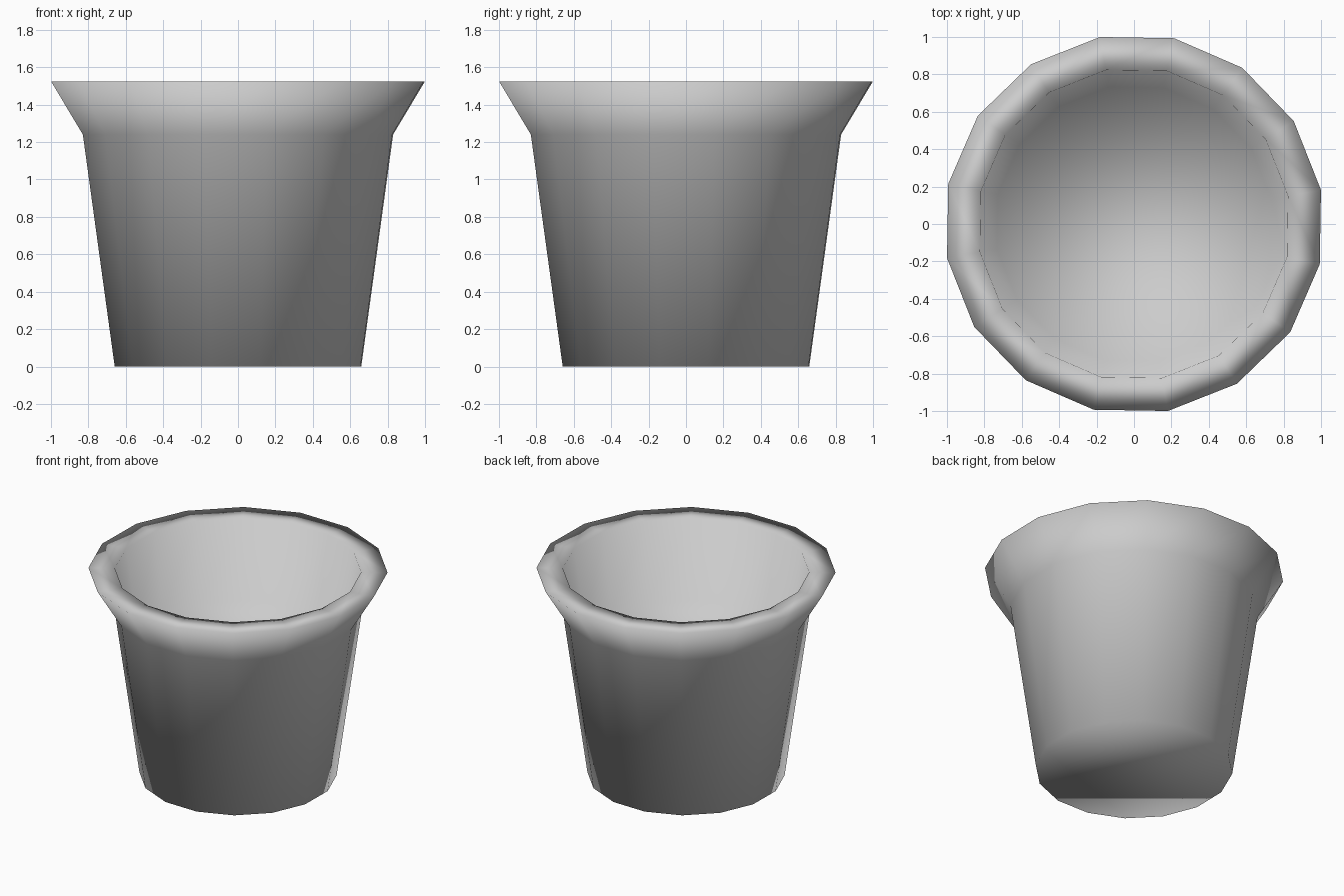
import bpy, bmesh, math

cube = bpy.data.objects.get("Cube")
if cube:
    bpy.data.objects.remove(cube, do_unlink=True)

SIDES = 16
TURN = math.radians(10.3)

# Radius and height of each ring: outer wall, flared lip, then inner wall
PROFILE = [(0.67, 0.0), (0.843, 1.24), (1.016, 1.525), (0.837, 1.525), (0.745, 0.95)]

clay = bpy.data.materials.new("plain grey")
clay.use_nodes = True
grey = (0.6, 0.6, 0.6, 1.0)
clay.diffuse_color = grey
clay.node_tree.nodes["Principled BSDF"].inputs["Base Color"].default_value = grey


def ring(bm, radius, z):
    angles = [TURN + math.tau * i / SIDES for i in range(SIDES)]
    return [bm.verts.new((radius * math.cos(a), radius * math.sin(a), z)) for a in angles]


# Pot body: lofted rings closed by an underside and an inner floor
bm = bmesh.new()
rings = [ring(bm, r, z) for r, z in PROFILE]
for low, high in zip(rings, rings[1:]):
    for i in range(SIDES):
        j = (i + 1) % SIDES
        bm.faces.new((low[i], low[j], high[j], high[i]))
bm.faces.new(rings[0][::-1])
bm.faces.new(rings[-1])
for face in bm.faces:
    face.smooth = True

mesh = bpy.data.meshes.new("flower_pot")
bm.to_mesh(mesh)
bm.free()
mesh.materials.append(clay)
pot = bpy.data.objects.new("flower_pot", mesh)
bpy.context.collection.objects.link(pot)
